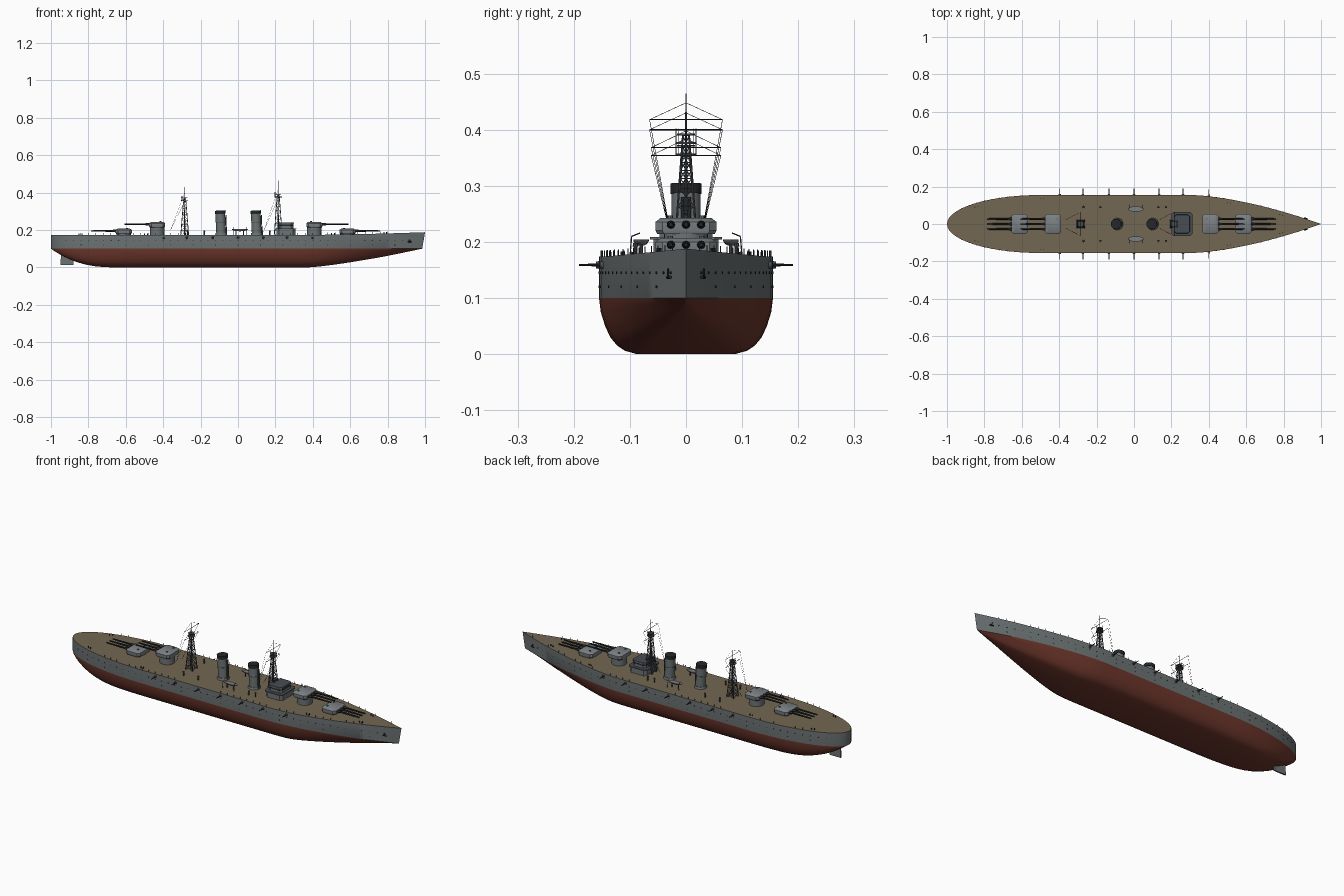
import bpy, bmesh, math
from mathutils import Vector

if "Cube" in bpy.data.objects:
    bpy.data.objects.remove(bpy.data.objects["Cube"])

def material(name, rgb):
    m = bpy.data.materials.new(name)
    m.diffuse_color = (*rgb, 1)
    m.use_nodes = True
    m.node_tree.nodes["Principled BSDF"].inputs["Base Color"].default_value = m.diffuse_color
    return m

GREY = material("hull grey", (0.15, 0.17, 0.175))
RED = material("antifouling red", (0.15, 0.037, 0.024))
DECK = material("deck tan", (0.17, 0.135, 0.085))
LIGHT = material("turret grey", (0.2, 0.22, 0.23))
SLATE = material("roof slate", (0.065, 0.073, 0.085))
BLACK = material("gun black", (0.018, 0.02, 0.022))

def finish(name, bm, *mats):
    bmesh.ops.recalc_face_normals(bm, faces=bm.faces)
    me = bpy.data.meshes.new(name)
    bm.to_mesh(me)
    bm.free()
    for m in mats:
        me.materials.append(m)
    ob = bpy.data.objects.new(name, me)
    bpy.context.collection.objects.link(ob)
    return ob

def rods(name, segments, mat, sides=8):
    """Tapered rods (start, end, radius, end radius) in one object."""
    bm = bmesh.new()
    for a, b, r0, r1 in segments:
        a, b = Vector(a), Vector(b)
        q = (b - a).to_track_quat('Z', 'Y')
        rings = []
        for p, r in ((a, r0), (b, r1)):
            rings.append([bm.verts.new(p + q @ Vector((r * math.cos(t), r * math.sin(t), 0)))
                          for t in (math.tau * i / sides for i in range(sides))])
        for i in range(sides):
            j = (i + 1) % sides
            bm.faces.new((rings[0][i], rings[0][j], rings[1][j], rings[1][i]))
        bm.faces.new(rings[0])
        bm.faces.new(rings[1])
    return finish(name, bm, mat)

def block(name, x, hx, hy, levels, mat, c=0.012, top=None):
    """Box with cut corners; levels are (z, inset) pairs, optional top colour."""
    bm = bmesh.new()
    rings = []
    for z, s in levels:
        a, b = hx - s, hy - s
        pts = []
        for sx, sy in ((1, 1), (-1, 1), (-1, -1), (1, -1)):
            pair = [(sx * a, sy * (b - c)), (sx * (a - c), sy * b)]
            pts += pair if sx * sy > 0 else pair[::-1]
        rings.append([bm.verts.new((x + u, v, z)) for u, v in pts])
    for lo, hi in zip(rings, rings[1:]):
        for i in range(8):
            j = (i + 1) % 8
            bm.faces.new((lo[i], lo[j], hi[j], hi[i]))
    bm.faces.new(rings[0])
    f = bm.faces.new(rings[-1])
    if top:
        f.material_index = 1
    return finish(name, bm, *([mat, top] if top else [mat]))

# hull shape rules
WL = 0.1
def half_width(x):
    if x < -0.5:
        u = (x + 1) / 0.5
        return 0.155 * math.sqrt(max(0, 1 - (1 - u) ** 2))
    if x > 0.3:
        return 0.155 * (1 - ((x - 0.3) / 0.7) ** 1.6)
    return 0.155

def keel(x):
    if x < -0.65:
        return WL * ((-0.65 - x) / 0.35) ** 2.5
    return WL * min(1, ((x - 0.38) / 0.62) ** 1.25) if x > 0.38 else 0

def deck_z(x):
    return 0.174 + 0.014 * max(0, (x - 0.4) / 0.6) ** 1.5

# hull and deck
xs = [-1 + 0.5 * (1 - math.cos(math.pi / 2 * i / 14)) for i in range(14)]
xs += [-0.5 + 0.1 * i for i in range(8)] + [0.3 + 0.035 * i for i in range(21)]
section = [(0, 0.56), (0.06, 0.7), (0.15, 0.79), (0.3, 0.87), (0.5, 0.93), (0.75, 0.98), (1, 1)]
bm = bmesh.new()
rows = []
for x in xs:
    w, k, d = half_width(x), keel(x), deck_z(x)
    fine = (1 - k / WL) ** 0.5 if x > 0 else 1
    half = [(w * (f * fine + f * t * (1 - fine)), k + (WL - k) * t) for t, f in section] + [(w, d)]
    rake = 0.015 * max(0, (x - 0.8) / 0.2)
    ring = [(x - rake * (d - z) / (d - WL), y, z) for y, z in half]
    rows.append([bm.verts.new((a, -b, c)) for a, b, c in reversed(ring)] +
                [bm.verts.new(p) for p in ring])
n = len(rows[0])
for A, B in zip(rows, rows[1:]):
    for i in range(n):
        j = (i + 1) % n
        f = bm.faces.new((A[i], A[j], B[j], B[i]))
        f.material_index = 2 if i == n - 1 else 0 if i in (0, n - 2) else 1
bmesh.ops.remove_doubles(bm, verts=bm.verts, dist=1e-5)
finish("hull", bm, GREY, RED, DECK)

# rudder
bm = bmesh.new()
prof = [(-0.95, 0.012), (-0.88, 0.012), (-0.88, 0.06), (-0.945, 0.08)]
L, R = [[bm.verts.new((x, s * 0.004, z)) for x, z in prof] for s in (-1, 1)]
bm.faces.new(L)
bm.faces.new(R)
for i in range(4):
    bm.faces.new((L[i], L[(i + 1) % 4], R[(i + 1) % 4], R[i]))
finish("rudder", bm, GREY)

# main gun turrets: position, facing, floor height, muzzle position
for name, x, d, z, muzzle in (("forward_low", 0.585, 1, 0.178, 0.76), ("forward_high", 0.408, 1, 0.214, 0.59),
                              ("aft_high", -0.432, -1, 0.214, -0.607), ("aft_low", -0.611, -1, 0.178, -0.785)):
    rods(name + "_barbette", [((x, 0, 0.17), (x, 0, z), 0.039, 0.039)], GREY, 32)
    block(name + "_turret", x, 0.043, 0.054, [(z, 0.003), (z + 0.006, 0), (z + 0.022, 0), (z + 0.029, 0.009)], LIGHT)
    guns, sleeves = [], []
    for y in (-0.027, 0, 0.027):
        zz = z + 0.017
        sleeves.append(((x + d * 0.04, y, zz), (x + d * 0.062, y, zz), 0.0075, 0.006))
        guns.append(((x + d * 0.06, y, zz), (muzzle, y, zz), 0.0052, 0.0036))
    rods(name + "_gun_sleeves", sleeves, BLACK, 12)
    rods(name + "_guns", guns, BLACK, 10)
    rods(name + "_roof_hatches", [((x - d * 0.018, y, z + 0.027), (x - d * 0.018, y, z + 0.033), 0.005, 0.005)
                                  for y in (-0.028, 0.028)], GREY, 10)

# bridge in two tiers with overhanging roofs
bx = 0.257
block("bridge_lower", bx, 0.05, 0.058, [(0.17, 0), (0.204, 0)], GREY)
block("bridge_lower_roof", bx, 0.056, 0.064, [(0.204, 0), (0.209, 0)], GREY, top=SLATE)
block("bridge_upper", bx, 0.039, 0.047, [(0.208, 0), (0.234, 0)], GREY)
block("bridge_upper_roof", bx, 0.043, 0.051, [(0.234, 0), (0.24, 0.002)], SLATE)
block("bridge_windows", bx, 0.0395, 0.0475, [(0.222, 0), (0.229, 0)], BLACK)

# funnels, raked slightly aft
for name, x in (("aft_funnel", -0.09), ("forward_funnel", 0.1)):
    rods(name + "_base", [((x, 0, 0.17), (x, 0, 0.185), 0.033, 0.029)], GREY, 28)
    rods(name, [((x, 0, 0.18), (x - 0.005, 0, 0.287), 0.026, 0.026)], GREY, 28)
    rods(name + "_cap", [((x - 0.005, 0, 0.286), (x - 0.006, 0, 0.304), 0.028, 0.028)], BLACK, 28)
    rods(name + "_band", [((x - 0.003, 0, 0.24), (x - 0.003, 0, 0.243), 0.027, 0.027)], SLATE, 28)
    rods(name + "_steam_pipes", [((x + 0.029, y, 0.17), (x + 0.025, y, 0.28), 0.0025, 0.0025)
                                 for y in (-0.006, 0.006)], SLATE, 8)

# lattice masts with platforms, yards and rigging
for name, x, base, top, tip, yards in (("main_mast", -0.285, 0.17, 0.37, 0.43, (0.40, 0.354)),
                                      ("fore_mast", 0.215, 0.17, 0.39, 0.465, (0.418, 0.368))):
    def leg(i, t):
        r = 0.03 + (0.008 - 0.03) * t
        a = math.pi / 4 + math.pi / 2 * i
        return (x + r * math.cos(a), r * math.sin(a), base + (top - base) * t)
    segs = [(leg(i, 0), leg(i, 1), 0.0022, 0.0016) for i in range(4)]
    for k in range(7):
        for i in range(4):
            segs.append((leg(i, k / 7), leg(i + 1, (k + 1) / 7), 0.001, 0.001))
            segs.append((leg(i + 1, k / 7), leg(i, (k + 1) / 7), 0.001, 0.001))
            segs.append((leg(i, (k + 1) / 7), leg(i + 1, (k + 1) / 7), 0.001, 0.001))
    rods(name + "_lattice", segs, SLATE, 6)
    rods(name + "_pole", [((x, 0, base), (x, 0, tip), 0.004, 0.001)], SLATE, 8)
    rods(name + "_platforms", [((x, 0, top - 0.015), (x, 0, top - 0.012), 0.019, 0.019),
                               ((x, 0, top), (x, 0, top + 0.003), 0.016, 0.016)], SLATE, 20)
    rods(name + "_platform_rail", [((x + 0.018 * math.cos(a), 0.018 * math.sin(a), top - 0.015),
                                    (x + 0.018 * math.cos(a), 0.018 * math.sin(a), top + 0.012), 0.0007, 0.0007)
                                   for a in (math.tau * i / 8 for i in range(8))], SLATE, 5)
    lines = []
    for z, h in zip(yards, (0.065, 0.062)):
        lines.append(((x, -h, z), (x, h, z), 0.001, 0.001))
        for s in (-1, 1):
            lines.append(((x, s * h, z), (x - 0.075, s * 0.025, 0.2), 0.0005, 0.0005))
            lines.append(((x, s * h, z), (x, 0, z + 0.03), 0.0005, 0.0005))
    rods(name + "_yards_and_rigging", lines, BLACK, 5)

# casemate guns along both sides
mounts, barrels = [], []
for x in (-0.397, -0.273, -0.134, 0, 0.134, 0.262, 0.4):
    w = half_width(x)
    for s in (-1, 1):
        mounts.append(((x, s * (w - 0.01), 0.159), (x, s * (w + 0.005), 0.159), 0.009, 0.006))
        barrels.append(((x, s * w, 0.159), (x, s * (w + 0.036), 0.159), 0.0026, 0.0018))
rods("casemate_mounts", mounts, SLATE, 12)
rods("casemate_guns", barrels, BLACK, 8)

# portholes and deck-edge stanchions follow the hull curve
ports, posts = [], []
for i in range(-46, 48):
    x = i * 0.02
    w, slope = half_width(x), (half_width(x + 0.005) - half_width(x - 0.005)) / 0.01
    for s in (-1, 1):
        out = Vector((-slope, s, 0)).normalized() * 0.001
        for z in ((0.145,) if i % 3 else (0.12, 0.145)):
            p = Vector((x, s * w, z))
            if i % 2 == 0:
                ports.append((p - out, p + out, 0.0025, 0.0025))
        if i % 2 == 0:
            posts.append(((x, s * (w - 0.003), deck_z(x) - 0.002), (x, s * (w - 0.003), deck_z(x) + 0.011), 0.0008, 0.0008))
rods("portholes", ports, BLACK, 8)
rods("deck_stanchions", posts, SLATE, 5)

# anchors at the bow
rods("anchors", [seg for s in (-1, 1) for seg in (
    ((0.915, s * 0.032, 0.152), (0.918, s * 0.032, 0.137), 0.002, 0.002),
    ((0.908, s * 0.033, 0.137), (0.928, s * 0.028, 0.137), 0.003, 0.003))], BLACK, 8)

# boats on cradles with davits
for side, s in (("port", 1), ("starboard", -1)):
    bm = bmesh.new()
    bmesh.ops.create_uvsphere(bm, u_segments=20, v_segments=10, radius=1)
    bmesh.ops.bisect_plane(bm, geom=bm.verts[:] + bm.edges[:] + bm.faces[:], plane_co=(0, 0, 0),
                           plane_no=(0, 0, 1), clear_outer=True)
    bmesh.ops.holes_fill(bm, edges=[e for e in bm.edges if e.is_boundary])
    for v in bm.verts:
        v.co = (0.01 + v.co.x * 0.043, s * 0.08 + v.co.y * 0.014, 0.204 + v.co.z * 0.011)
    finish(side + "_boat", bm, LIGHT)
    rods(side + "_boat_cradle", [((x, s * 0.08, 0.17), (x, s * 0.08, 0.197), 0.003, 0.003)
                                 for x in (-0.01, 0.03)], SLATE, 8)
    rods(side + "_davits", [seg for x in (-0.025, 0.045) for seg in (
        ((x, s * 0.1, 0.17), (x, s * 0.097, 0.21), 0.0013, 0.0013),
        ((x, s * 0.097, 0.21), (x, s * 0.082, 0.216), 0.0013, 0.0013))], SLATE, 6)
    # deck ventilators
    rods(side + "_ventilators", [seg for x in (-0.27, -0.18, 0.13, 0.17) for seg in (
        ((x, s * 0.09, 0.17), (x, s * 0.09, 0.193), 0.0035, 0.0035),
        ((x, s * 0.09, 0.192), (x, s * 0.09, 0.198), 0.0055, 0.0045))], SLATE, 10)
    # mooring bollards
    rods(side + "_bollards", [((x, s * (half_width(x) - 0.02), 0.17), (x, s * (half_width(x) - 0.02), deck_z(x) + 0.008), 0.0025, 0.0025)
                              for x in (-0.85, -0.835, -0.5, -0.485, 0.5, 0.515, 0.78, 0.795)], BLACK, 8)

# smooth shading with sharp edges kept
for ob in bpy.context.collection.objects:
    ob.select_set(True)
    bpy.context.view_layer.objects.active = ob
bpy.ops.object.shade_smooth_by_angle(angle=math.radians(35))
